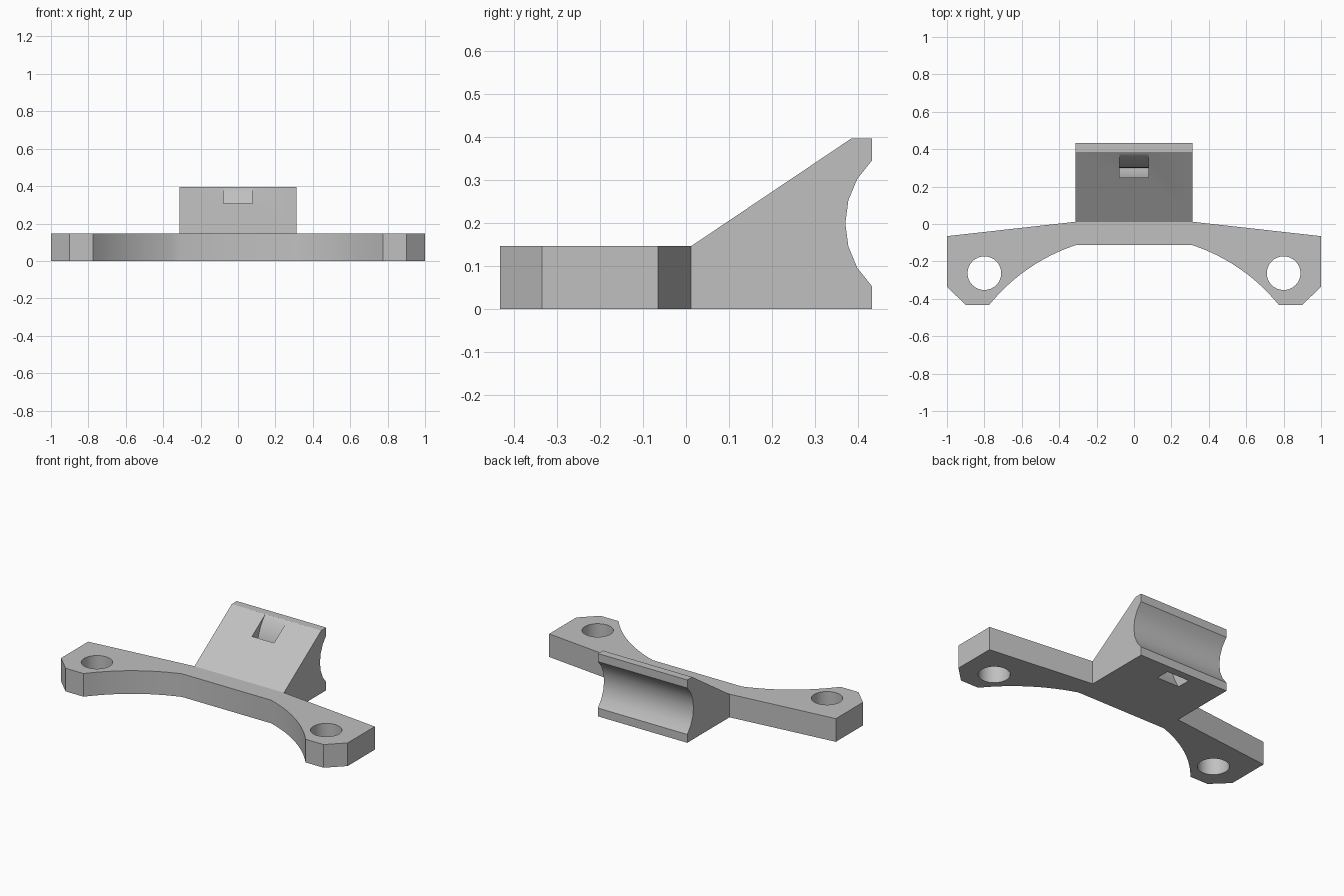
import bpy, bmesh, math

cube = bpy.data.objects.get("Cube")
if cube:
    bpy.data.objects.remove(cube, do_unlink=True)

PLATE_TOP = 0.146
BLOCK_HALF = 0.312
GROOVE_Y, GROOVE_Z = 0.578, 0.199

grey = bpy.data.materials.new("plain grey")
grey.use_nodes = True
colour = (0.53, 0.53, 0.53, 1)
grey.diffuse_color = colour
grey.node_tree.nodes["Principled BSDF"].inputs["Base Color"].default_value = colour


def prism(name, points, direction):
    """Extrude a closed outline of 3D points along a direction."""
    bm = bmesh.new()
    face = bm.faces.new([bm.verts.new(p) for p in points])
    new = bmesh.ops.extrude_face_region(bm, geom=[face])["geom"]
    bmesh.ops.translate(bm, vec=direction,
                        verts=[v for v in new if isinstance(v, bmesh.types.BMVert)])
    bmesh.ops.recalc_face_normals(bm, faces=bm.faces)
    mesh = bpy.data.meshes.new(name)
    bm.to_mesh(mesh)
    bm.free()
    mesh.materials.append(grey)
    obj = bpy.data.objects.new(name, mesh)
    bpy.context.collection.objects.link(obj)
    return obj


def side_prism(name, profile, half):
    return prism(name, [(-half, y, z) for y, z in profile], (2 * half, 0, 0))


def arc(cx, cy, r, start, end, steps):
    angles = [math.radians(start + (end - start) * i / steps) for i in range(steps + 1)]
    return [(cx + r * math.cos(a), cy + r * math.sin(a)) for a in angles]


def combine(target, other, operation):
    """Apply an exact boolean and discard the helper."""
    mod = target.modifiers.new(operation.lower(), 'BOOLEAN')
    mod.operation = operation
    mod.solver = 'EXACT'
    mod.object = other
    bpy.ops.object.select_all(action='DESELECT')
    bpy.context.view_layer.objects.active = target
    target.select_set(True)
    bpy.ops.object.modifier_apply(modifier=mod.name)
    bpy.data.objects.remove(other, do_unlink=True)


# Winged mounting plate with an arched front edge
half = [(BLOCK_HALF, 0.012), (1, -0.065), (1, -0.335), (0.9, -0.433), (0.775, -0.433)]
half += arc(0, -1.058, 0.995, 38.9, 71.8, 12)[1:]
outline = half + [(-x, y) for x, y in reversed(half)]
bracket = prism("mounting_bracket", [(x, y, 0) for x, y in outline], (0, 0, PLATE_TOP))

# Wedge block with a rounded groove across its back
profile = [(-0.05, 0), (0.433, 0)]
profile += arc(GROOVE_Y, GROOVE_Z, 0.207, 225, 135, 6)
profile[2] = (0.433, profile[2][1])
profile[-1] = (0.433, profile[-1][1])
profile += [(0.433, 0.396), (0.384, 0.396), (0.012, PLATE_TOP), (-0.05, PLATE_TOP)]
combine(bracket, side_prism("saddle_block", profile, BLOCK_HALF), 'UNION')

# Curved strap slot passing behind the groove
ring = arc(GROOVE_Y, GROOVE_Z, 0.346, 100, 260, 16)
ring += arc(GROOVE_Y, GROOVE_Z, 0.279, 260, 100, 16)
combine(bracket, side_prism("slot_cutter", ring, 0.077), 'DIFFERENCE')

# Screw hole in each wing
for side in (-1, 1):
    circle = arc(side * 0.8, -0.263, 0.09, 0, 360, 32)[:-1]
    hole = prism("hole_cutter", [(x, y, -0.1) for x, y in circle], (0, 0, 0.4))
    combine(bracket, hole, 'DIFFERENCE')

bpy.ops.object.shade_smooth_by_angle(angle=math.radians(25))
